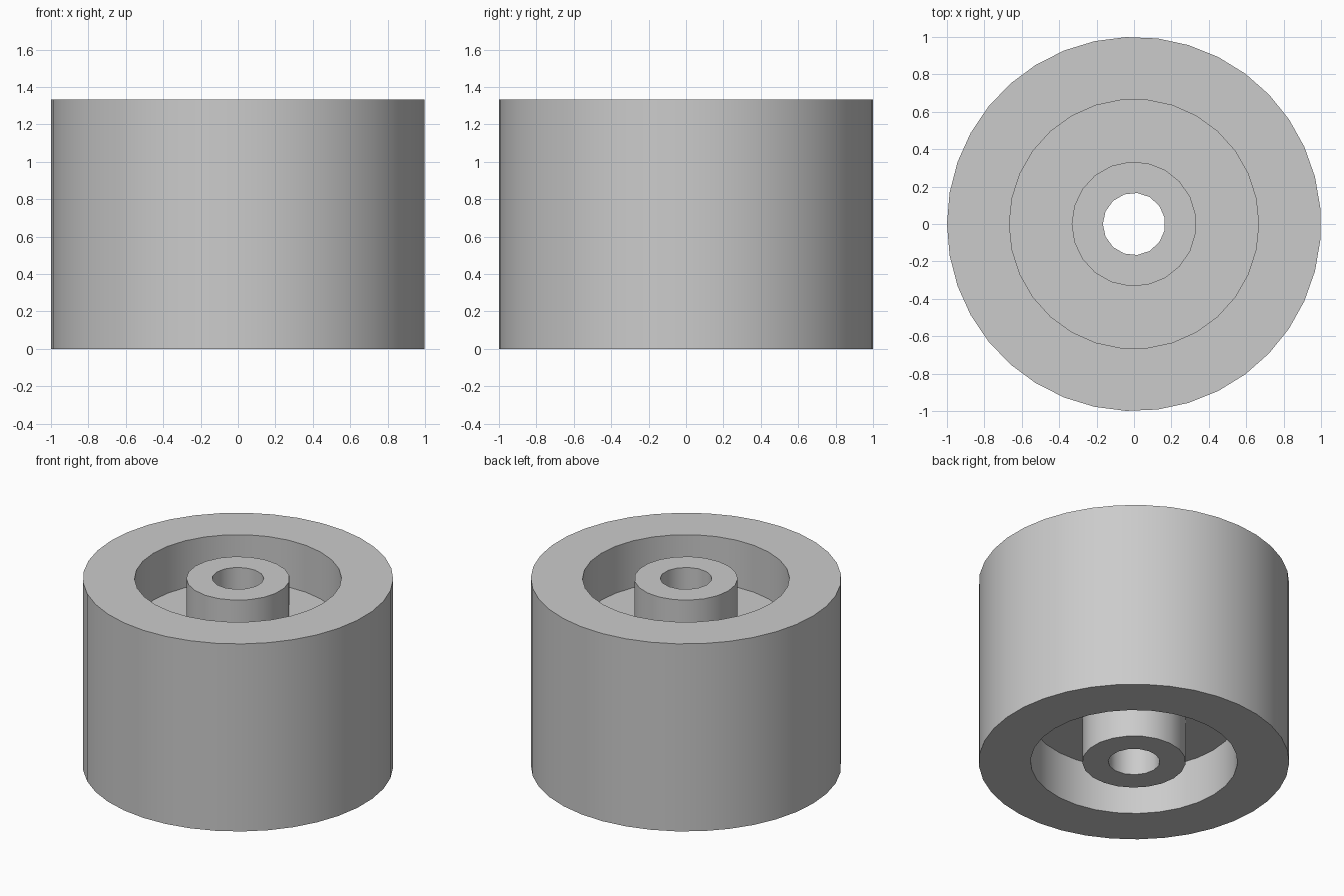
import bpy
import bmesh
from math import cos, sin, pi

cube = bpy.data.objects.get("Cube")
if cube:
    bpy.data.objects.remove(cube, do_unlink=True)

HEIGHT = 4 / 3
RECESS = 1 / 3
# (radius, sides) of each concentric surface
OUTER, RIM, HUB, BORE = (1, 37), (2 / 3, 30), (1 / 3, 21), (1 / 6, 15)

grey = bpy.data.materials.new("grey")
grey.use_nodes = True
grey.diffuse_color = (0.6, 0.6, 0.6, 1)
grey.node_tree.nodes["Principled BSDF"].inputs["Base Color"].default_value = grey.diffuse_color

bm = bmesh.new()


def loop(circle, z):
    """Closed ring of edges, starting on the -x side."""
    radius, sides = circle
    verts = [bm.verts.new((-radius * cos(2 * pi * i / sides),
                           radius * sin(2 * pi * i / sides), z)) for i in range(sides)]
    return [bm.edges.new((verts[i - 1], verts[i])) for i in range(sides)]


def wall(circle, z_low, z_high):
    """Cylindrical wall; returns its low and high edge loops."""
    low, high = loop(circle, z_low), loop(circle, z_high)
    for a, b in zip(low, high):
        bm.faces.new((a.verts[0], a.verts[1], b.verts[1], b.verts[0]))
    return low, high


def annulus(outer, inner):
    """Flat ring between two edge loops."""
    bmesh.ops.triangle_fill(bm, edges=outer + inner, use_beauty=True, normal=(0, 0, 1))


# Full-height outer wall and bore
outer = wall(OUTER, 0, HEIGHT)
bore = wall(BORE, 0, HEIGHT)

# Recess at each end: rim face, recess wall, web, hub wall, hub face
for end, (z_low, z_high) in enumerate([(0, RECESS), (HEIGHT - RECESS, HEIGHT)]):
    rim = wall(RIM, z_low, z_high)
    hub = wall(HUB, z_low, z_high)
    annulus(outer[end], rim[end])
    annulus(rim[1 - end], hub[1 - end])
    annulus(hub[end], bore[end])

bmesh.ops.recalc_face_normals(bm, faces=bm.faces)
mesh = bpy.data.meshes.new("roller")
bm.to_mesh(mesh)
bm.free()
mesh.materials.append(grey)

roller = bpy.data.objects.new("roller", mesh)
bpy.context.collection.objects.link(roller)
bpy.ops.object.select_all(action="DESELECT")
roller.select_set(True)
bpy.context.view_layer.objects.active = roller
bpy.ops.object.shade_smooth_by_angle(angle=pi / 6)
